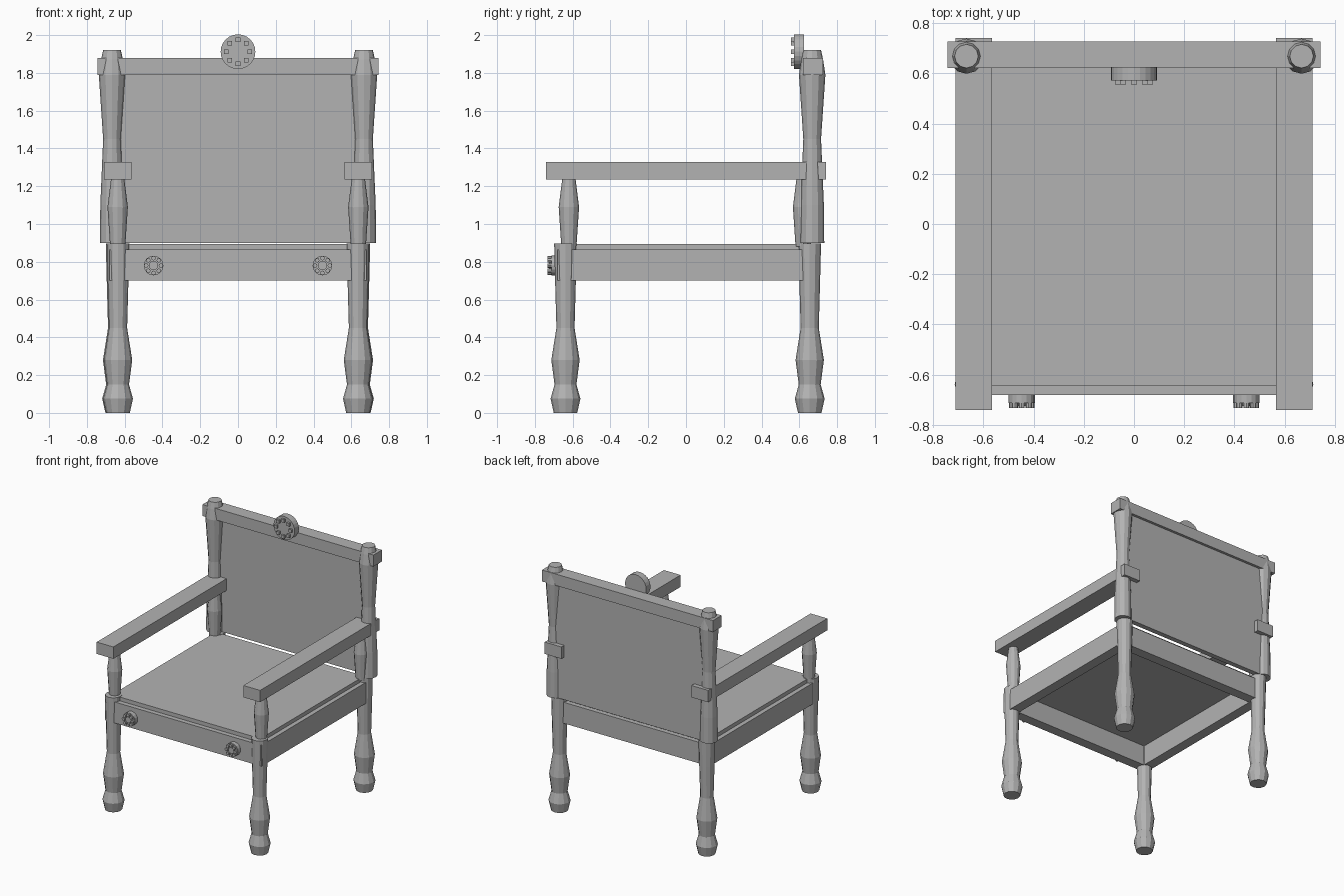
import bpy, bmesh, math
from mathutils import Matrix, Vector

if "Cube" in bpy.data.objects:
    bpy.data.objects.remove(bpy.data.objects["Cube"])

grey = bpy.data.materials.new("plain grey")
grey.diffuse_color = (0.45, 0.45, 0.45, 1)
grey.use_nodes = True
grey.node_tree.nodes["Principled BSDF"].inputs["Base Color"].default_value = grey.diffuse_color


def finish(name, bm):
    bmesh.ops.recalc_face_normals(bm, faces=bm.faces)
    mesh = bpy.data.meshes.new(name)
    bm.to_mesh(mesh)
    bm.free()
    mesh.materials.append(grey)
    ob = bpy.data.objects.new(name, mesh)
    bpy.context.collection.objects.link(ob)
    return ob


def add_box(bm, lo, hi):
    lo, hi = Vector(lo), Vector(hi)
    m = Matrix.Translation((lo + hi) / 2) @ Matrix.Diagonal((*(hi - lo), 1))
    bmesh.ops.create_cube(bm, size=1, matrix=m)


def box(name, lo, hi):
    bm = bmesh.new()
    add_box(bm, lo, hi)
    return finish(name, bm)


def add_disc(bm, x, z, y0, y1, r, sides):
    # cylinder whose axis runs along y
    m = Matrix.Translation((x, (y0 + y1) / 2, z)) @ Matrix.Rotation(math.pi / 2, 4, 'X')
    bmesh.ops.create_cone(bm, cap_ends=True, segments=sides, radius1=r, radius2=r,
                          depth=abs(y1 - y0), matrix=m)


def turned(name, x, y, profile, sides=12):
    # turned wooden part from (radius, height) pairs
    bm = bmesh.new()
    rings = [[bm.verts.new((x + r * math.cos(2 * math.pi * i / sides),
                            y + r * math.sin(2 * math.pi * i / sides), z))
              for i in range(sides)] for r, z in profile]
    for a, b in zip(rings, rings[1:]):
        for i in range(sides):
            j = (i + 1) % sides
            bm.faces.new((a[i], a[j], b[j], b[i]))
    bm.faces.new(rings[0][::-1])
    bm.faces.new(rings[-1])
    return finish(name, bm)


LEG = [(0.062, 0), (0.079, 0.075), (0.058, 0.15), (0.075, 0.28),
       (0.048, 0.45), (0.055, 0.7), (0.06, 0.898)]
ARM_POST = [(0.04, 0.88), (0.054, 1.09), (0.035, 1.24)]
BACK_POST = [(0.064, 0.9), (0.062, 1.1), (0.047, 1.45), (0.07, 1.79),
             (0.058, 1.87), (0.047, 1.92)]

# legs, arm supports, back posts and armrests on both sides
for side, s in (("left", -1), ("right", 1)):
    turned(f"{side}_front_leg", s * 0.635, -0.638, LEG)
    turned(f"{side}_back_leg", s * 0.64, 0.655, LEG)
    turned(f"{side}_front_arm_support", s * 0.637, -0.62, ARM_POST)
    turned(f"{side}_back_arm_support", s * 0.637, 0.62, ARM_POST)
    turned(f"{side}_back_post", s * 0.667, 0.668, BACK_POST)
    x0, x1 = sorted((s * 0.565, s * 0.71))
    box(f"{side}_armrest", (x0, -0.74, 1.235), (x1, 0.74, 1.328))
    x0, x1 = sorted((s * 0.6, s * 0.68))
    box(f"{side}_seat_rail", (x0, -0.6, 0.7), (x1, 0.6, 0.865))

# seat frame front and back, and the seat board
box("front_seat_rail", (-0.68, -0.68, 0.7), (0.68, -0.6, 0.865))
box("back_seat_rail", (-0.68, 0.6, 0.7), (0.68, 0.68, 0.865))
box("seat", (-0.645, -0.643, 0.86), (0.645, 0.645, 0.895))

# backrest panel and crest rail
box("back_panel", (-0.665, 0.665, 0.9), (0.665, 0.705, 1.8))
box("crest_rail", (-0.743, 0.62, 1.79), (0.743, 0.726, 1.88))

# round medallion with a ring of square studs
bm = bmesh.new()
add_disc(bm, 0, 1.912, 0.572, 0.625, 0.092, 24)
for i in range(8):
    a = i * math.pi / 4
    x, z = 0.063 * math.cos(a), 1.912 + 0.063 * math.sin(a)
    add_box(bm, (x - 0.012, 0.555, z - 0.012), (x + 0.012, 0.58, z + 0.012))
finish("medallion", bm)

# two rosettes on the front rail
for side, x in (("left", -0.447), ("right", 0.447)):
    bm = bmesh.new()
    add_disc(bm, x, 0.78, -0.67, -0.713, 0.052, 16)
    add_disc(bm, x, 0.78, -0.7, -0.724, 0.024, 12)
    for i in range(8):
        a = i * math.pi / 4
        add_disc(bm, x + 0.039 * math.cos(a), 0.78 + 0.039 * math.sin(a),
                 -0.7, -0.732, 0.012, 8)
    finish(f"{side}_rosette", bm)
